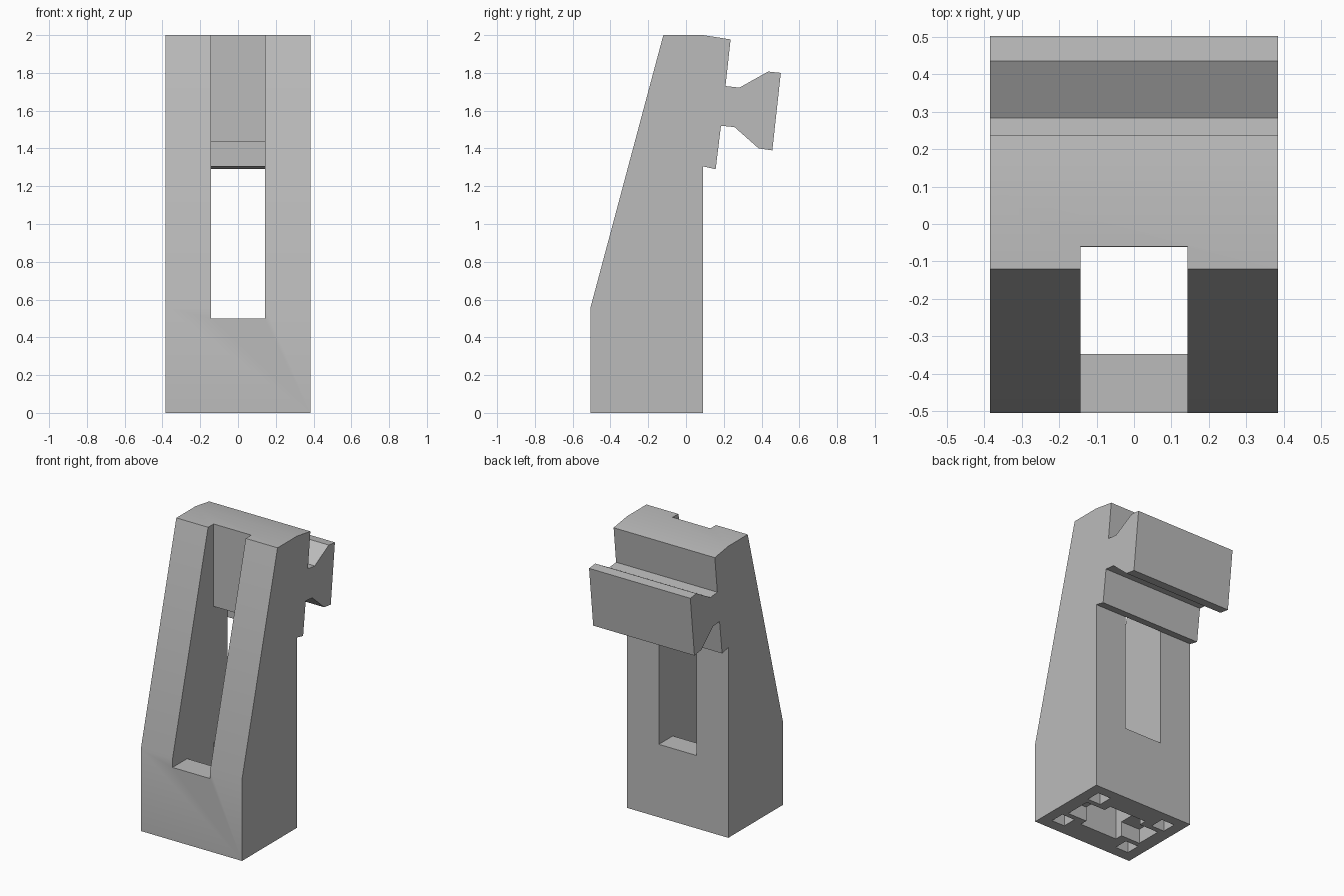
import bpy
import bmesh
from math import radians

cube = bpy.data.objects.get("Cube")
if cube:
    bpy.data.objects.remove(cube, do_unlink=True)

GREY = (0.5, 0.5, 0.5, 1.0)
grey = bpy.data.materials.new("plain grey")
grey.use_nodes = True
grey.diffuse_color = GREY
grey.node_tree.nodes["Principled BSDF"].inputs["Base Color"].default_value = GREY


def extrude_profile(name, profile, half_width):
    """Solid made from a (y, z) outline, extruded both ways along x."""
    bm = bmesh.new()
    face = bm.faces.new([bm.verts.new((-half_width, y, z)) for y, z in profile])
    grown = bmesh.ops.extrude_face_region(bm, geom=[face])["geom"]
    moved = [v for v in grown if isinstance(v, bmesh.types.BMVert)]
    bmesh.ops.translate(bm, verts=moved, vec=(2 * half_width, 0, 0))
    bmesh.ops.recalc_face_normals(bm, faces=bm.faces)
    mesh = bpy.data.meshes.new(name)
    bm.to_mesh(mesh)
    bm.free()
    obj = bpy.data.objects.new(name, mesh)
    bpy.context.collection.objects.link(obj)
    obj.data.materials.append(grey)
    return obj


def box(name, x, y, half_x, half_y, top):
    """Upright cutter that starts just below the base."""
    low, high = y - half_y, y + half_y
    obj = extrude_profile(name, [(low, -0.1), (high, -0.1), (high, top), (low, top)], half_x)
    obj.location.x = x
    return obj


# Body with its tilted dovetail rail on the back
body = extrude_profile("rail_block", [
    (-0.505, 0), (0.09, 0), (0.09, 1.305), (0.157, 1.29), (0.185, 1.52),
    (0.257, 1.513), (0.385, 1.4), (0.457, 1.39), (0.502, 1.8), (0.435, 1.807),
    (0.283, 1.722), (0.209, 1.73), (0.236, 1.977), (0.09, 2), (-0.12, 2),
    (-0.505, 0.56)], 0.384)

# Long slot through the body, closed behind the rail
HOLE = 0.143
cutters = [extrude_profile("slot_cutter", [
    (-0.6, 0.5), (0.2, 0.5), (0.2, 1.2), (0.09, 1.305), (0.09, 1.435),
    (-0.06, 1.435), (-0.06, 2.1), (-0.6, 2.1)], HOLE)]

# Square shaft up to the slot, with shallow side arms and corner pockets
MID = -0.204
cutters.append(box("shaft_cutter", 0, MID, HOLE, HOLE, 0.6))
cutters.append(box("arm_cutter", 0, MID, 0.29, 0.09, 0.1))
for sx in (-1, 1):
    for sy in (-1, 1):
        cutters.append(box("pocket_cutter", sx * 0.26, MID + sy * 0.175, 0.05, 0.05, 0.12))

bpy.context.view_layer.objects.active = body
for cutter in cutters:
    cutter.hide_render = True
    cut = body.modifiers.new("cut", "BOOLEAN")
    cut.operation = "DIFFERENCE"
    cut.solver = "EXACT"
    cut.object = cutter
    bpy.ops.object.modifier_apply(modifier=cut.name)
    bpy.data.objects.remove(cutter, do_unlink=True)

# Soft shading over the shallow bends
bpy.ops.object.select_all(action="DESELECT")
body.select_set(True)
bpy.ops.object.shade_smooth_by_angle(angle=radians(30))
